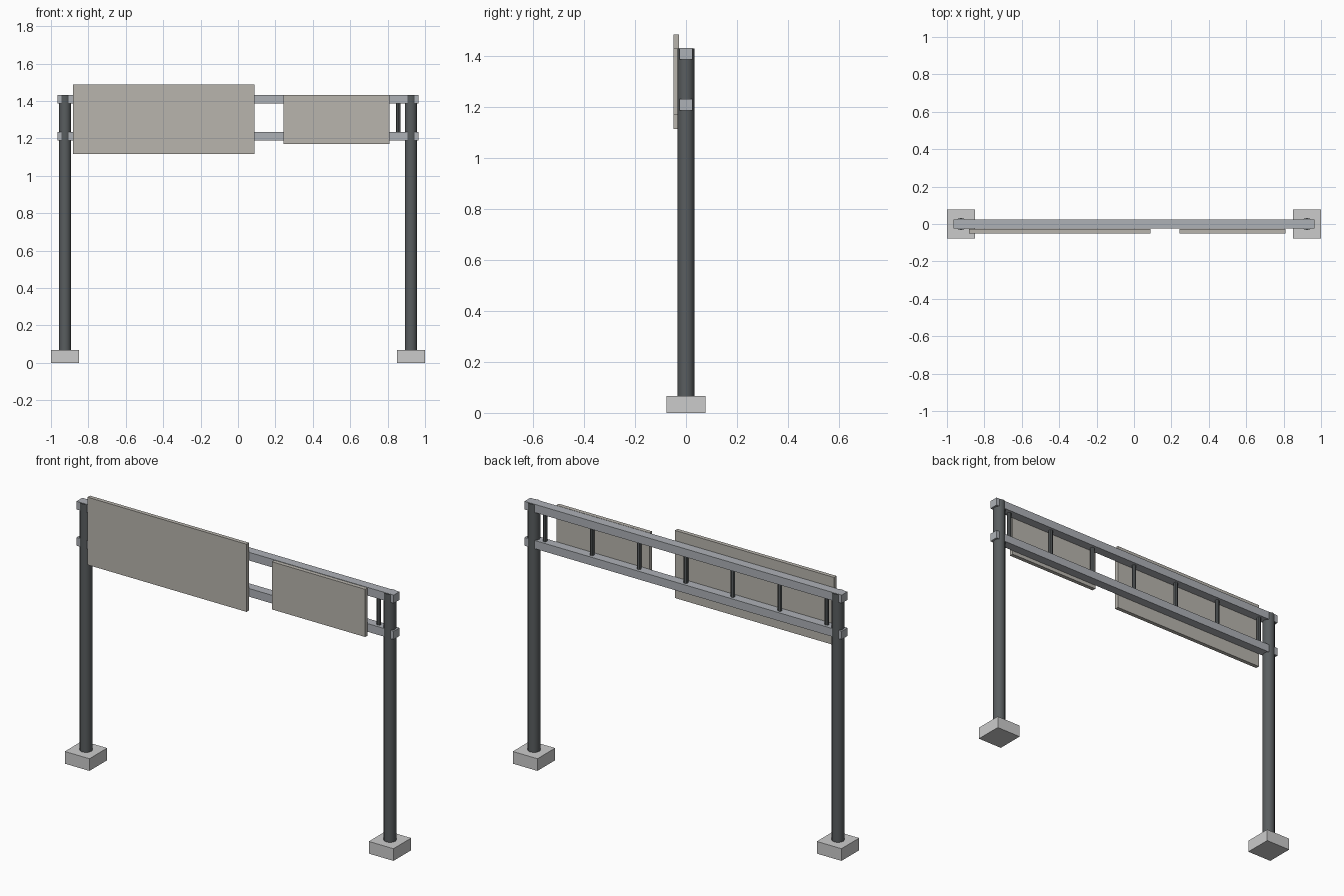
import bpy, math

if "Cube" in bpy.data.objects:
    bpy.data.objects.remove(bpy.data.objects["Cube"])


def material(name, rgb):
    m = bpy.data.materials.new(name)
    m.diffuse_color = (*rgb, 1)
    m.use_nodes = True
    m.node_tree.nodes["Principled BSDF"].inputs["Base Color"].default_value = m.diffuse_color
    return m


DARK = material("dark_steel", (0.10, 0.11, 0.115))
STEEL = material("galvanised_steel", (0.42, 0.44, 0.47))
PANEL = material("panel_grey", (0.48, 0.46, 0.42))


def box(name, x, y, z, mat=None):
    """Box from (min, max) ranges on each axis."""
    centre = [(a + b) / 2 for a, b in (x, y, z)]
    bpy.ops.mesh.primitive_cube_add(size=1, location=centre)
    ob = bpy.context.object
    ob.name = name
    ob.scale = [b - a for a, b in (x, y, z)]
    bpy.ops.object.transform_apply(location=False, rotation=False, scale=True)
    if mat:
        ob.data.materials.append(mat)
    return ob


def tube(name, x, radius, z0, z1, sides, mat):
    """Upright cylinder at y = 0."""
    bpy.ops.mesh.primitive_cylinder_add(vertices=sides, radius=radius, depth=z1 - z0,
                                        location=(x, 0, (z0 + z1) / 2))
    ob = bpy.context.object
    ob.name = name
    ob.data.materials.append(mat)
    bpy.ops.object.shade_smooth_by_angle(angle=math.radians(40))
    return ob


# Footings and posts
for side, s in (("left", -1), ("right", 1)):
    x = 0.925 * s
    box(f"{side}_footing", (x - 0.075, x + 0.075), (-0.077, 0.077), (0, 0.067))
    tube(f"{side}_post", x, 0.0325, 0.067, 1.431, 12, DARK)

# Horizontal beams
for name, z in (("upper_beam", 1.41), ("lower_beam", 1.211)):
    box(name, (-0.965, 0.965), (-0.025, 0.025), (z - 0.0225, z + 0.0225), STEEL)

# Upright struts between the beams
for i in range(7):
    tube(f"strut_{i + 1}", -0.857 + i * 0.857 / 3, 0.0115, 1.23, 1.39, 8, DARK)

# Sign panels on the front
box("large_sign_panel", (-0.881, 0.087), (-0.05, -0.028), (1.115, 1.487), PANEL)
box("small_sign_panel", (0.242, 0.809), (-0.05, -0.028), (1.17, 1.432), PANEL)
